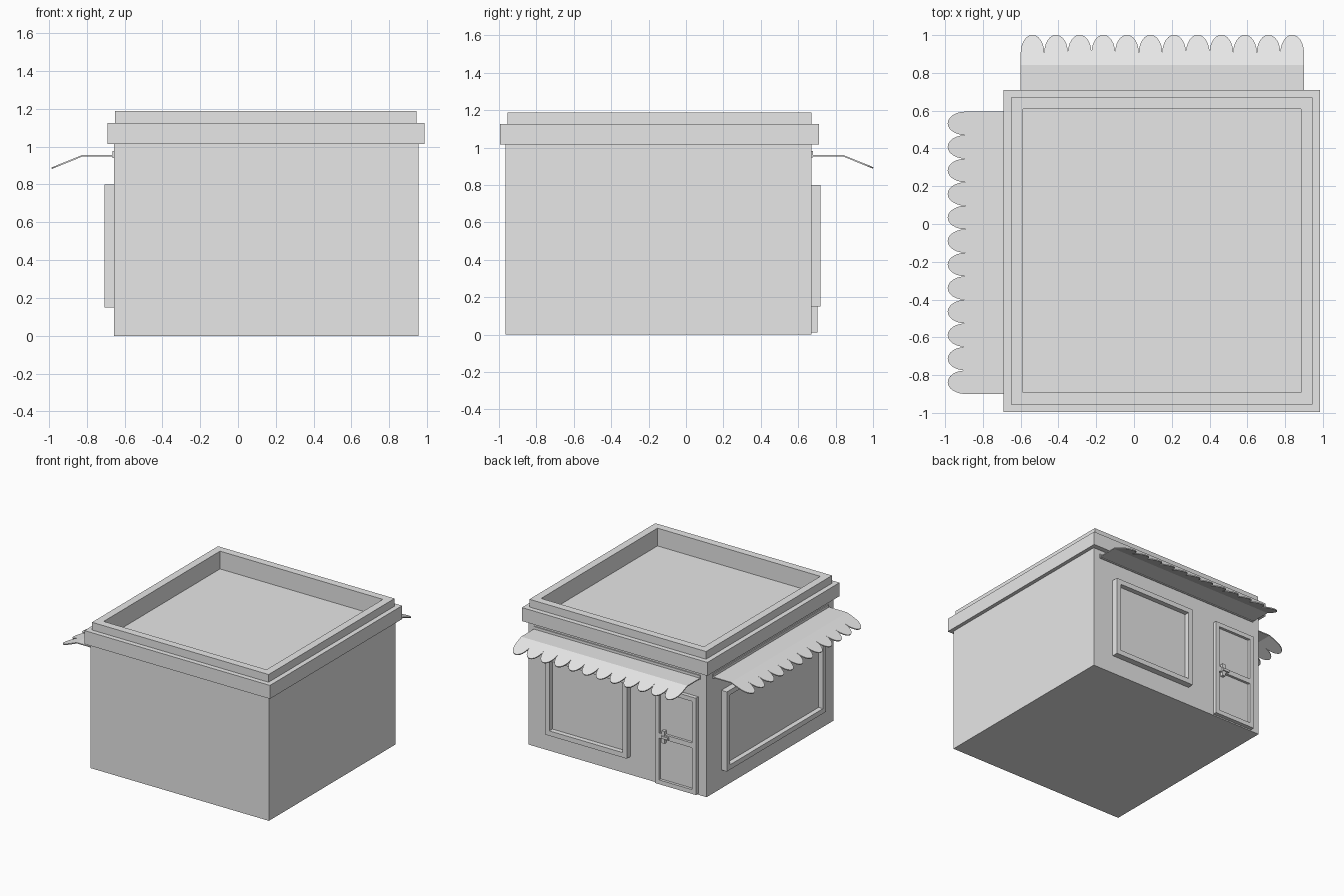
import bpy, bmesh, math
from mathutils import Vector

if "Cube" in bpy.data.objects:
    bpy.data.objects.remove(bpy.data.objects["Cube"])

grey = bpy.data.materials.new("plain_grey")
grey.use_nodes = True
grey.diffuse_color = (0.8, 0.8, 0.8, 1)
grey.node_tree.nodes["Principled BSDF"].inputs["Base Color"].default_value = (0.8, 0.8, 0.8, 1)

WALL_X, WALL_Y = -0.655, 0.67


def back(u, out, z):
    return Vector((u, WALL_Y + out, z))


def right(u, out, z):
    return Vector((WALL_X - out, u, z))


def finish(name, bm):
    bmesh.ops.recalc_face_normals(bm, faces=bm.faces)
    mesh = bpy.data.meshes.new(name)
    bm.to_mesh(mesh)
    bm.free()
    mesh.materials.append(grey)
    obj = bpy.data.objects.new(name, mesh)
    bpy.context.collection.objects.link(obj)
    return obj


def block(name, a, b, facing=None, steps=()):
    """Box between two corners; the face looking along facing is inset and pushed in steps."""
    bm = bmesh.new()
    bmesh.ops.create_cube(bm, size=1)
    for v in bm.verts:
        v.co = Vector([(p + q) / 2 + c * abs(q - p) for p, q, c in zip(a, b, v.co)])
    bm.normal_update()
    if facing:
        face = max(bm.faces, key=lambda f: f.normal.dot(Vector(facing)))
        for inset, push in steps:
            bmesh.ops.inset_individual(bm, faces=[face], thickness=inset, depth=push,
                                       use_even_offset=True)
            bm.normal_update()
    return finish(name, bm)


def framed(name, side, u, z, depth, border, recess):
    facing = side(0, 1, 0) - side(0, 0, 0)
    return block(name, side(u[0], 0, z[0]), side(u[1], depth, z[1]), facing,
                 [(border, 0), (0, -recess)])


def awning(name, side, start, end, height, count=12, segments=12):
    """Flat shelf, then a sloping skirt with a scalloped edge."""
    bm = bmesh.new()
    fold, cusp, tip, drop = 0.17, 0.235, 0.33, 0.065
    width = (end - start) / count
    previous = None
    for i in range(count):
        for k in range(segments + 1):
            if i and not k:
                continue
            angle = math.pi * k / segments
            u = start + width * (i + 0.5 - 0.5 * math.cos(angle))
            edge = cusp + (tip - cusp) * math.sin(angle)
            column = []
            for out in (0, fold, edge):
                z = height - drop * max(0, out - fold) / (tip - fold)
                column.append(bm.verts.new(side(u, out, z)))
            if previous:
                for j in range(2):
                    bm.faces.new((previous[j], column[j], column[j + 1], previous[j + 1]))
            previous = column
    obj = finish(name, bm)
    solid = obj.modifiers.new("cloth_thickness", "SOLIDIFY")
    solid.thickness = 0.008
    solid.offset = 0
    # Strip that fixes the awning to the wall
    block(name + "_rail", side(start, 0, height - 0.01), side(end, 0.008, height + 0.025))


# Building body
block("walls", (WALL_X, -0.965, 0), (0.955, WALL_Y, 1.02))

# Cornice stepping up to a parapet around the sunken roof
block("cornice_and_roof", (-0.69, -0.995, 1.015), (0.985, 0.71, 1.125), (0, 0, 1),
      [(0.04, 0), (0, 0.063), (0.062, 0), (0, -0.145)])

# Windows
framed("back_window", back, (0.03, 0.77), (0.15, 0.8), 0.05, 0.04, 0.04)
framed("side_window", right, (-0.8, 0.48), (0.15, 0.8), 0.05, 0.04, 0.04)

# Door with cross bar and handle
framed("door", back, (-0.58, -0.213), (0.01, 0.8), 0.032, 0.035, 0.022)
block("door_bar", back(-0.545, 0.005, 0.385), back(-0.248, 0.03, 0.425))
block("handle_plate", back(-0.3, 0.005, 0.355), back(-0.275, 0.036, 0.455))
block("handle_lever", back(-0.335, 0.03, 0.395), back(-0.275, 0.045, 0.415))

# Awnings
awning("back_awning", back, -0.6, 0.9, 0.956)
awning("side_awning", right, -0.9, 0.595, 0.951)
